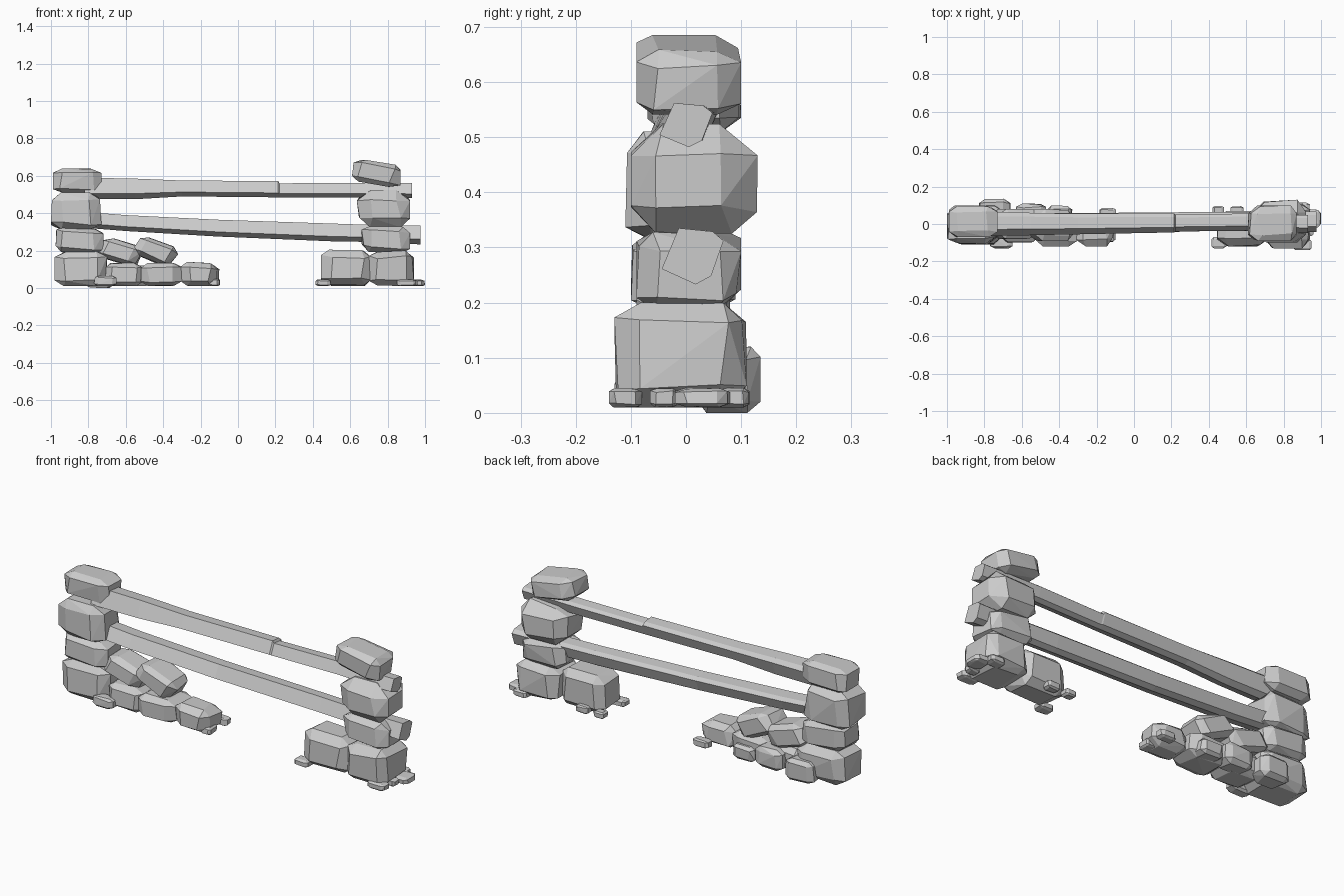
import bpy, bmesh, random
from math import radians
from mathutils import Matrix

cube = bpy.data.objects.get("Cube")
if cube:
    bpy.data.objects.remove(cube)

grey = bpy.data.materials.new("stone grey")
grey.use_nodes = True
GREY = (0.6, 0.6, 0.6, 1)
grey.diffuse_color = GREY
grey.node_tree.nodes["Principled BSDF"].inputs["Base Color"].default_value = GREY


def finish(name, bm):
    bmesh.ops.recalc_face_normals(bm, faces=bm.faces)
    mesh = bpy.data.meshes.new(name)
    bm.to_mesh(mesh)
    bm.free()
    mesh.materials.append(grey)
    ob = bpy.data.objects.new(name, mesh)
    bpy.context.collection.objects.link(ob)
    return ob


def stone(name, x, y, z, tilt=0, seed=1, rough=0.05, chamfer=0.19):
    """Chipped block filling the ranges x, y, z; tilt leans it about y."""
    rng = random.Random(seed)
    spans = (x, y, z)
    size = [b - a for a, b in spans]
    bm = bmesh.new()
    bmesh.ops.create_cube(bm, size=1)
    bmesh.ops.bevel(bm, geom=bm.edges[:], offset=chamfer, segments=1,
                    affect='EDGES', clamp_overlap=True)
    for v in bm.verts:
        for i in range(3):
            v.co[i] = (v.co[i] + rng.uniform(-rough, rough)) * size[i]
    bmesh.ops.transform(bm, verts=bm.verts[:],
                        matrix=Matrix.Rotation(radians(tilt), 4, 'Y'))
    # fit the block to its ranges, planing off the furthest bumps
    for i, (a, b) in enumerate(spans):
        lo = min(v.co[i] for v in bm.verts)
        hi = max(v.co[i] for v in bm.verts)
        for v in bm.verts:
            t = (v.co[i] - lo) / (hi - lo) * 1.07 - 0.035
            v.co[i] = a + min(max(t, 0), 1) * (b - a)
    # wrap the corners in a convex skin and merge near-flat facets
    hull = bmesh.ops.convex_hull(bm, input=bm.verts[:])
    junk = {g for g in hull["geom_interior"] + hull["geom_unused"]
            if isinstance(g, bmesh.types.BMVert)}
    bmesh.ops.delete(bm, geom=list(junk), context='VERTS')
    bmesh.ops.dissolve_limit(bm, angle_limit=radians(4),
                             verts=bm.verts[:], edges=bm.edges[:])
    return finish(name, bm)


def rail(name, stations):
    """Hewn beam skinned through stations of x, y, bottom, top, half width."""
    profile = [(-.45, 1), (.65, .88), (1, .55), (.6, -.7), (.1, -1), (-1, -.45)]
    bm = bmesh.new()
    rings = []
    for x, y, low, high, w in stations:
        mid, h = (low + high) / 2, (high - low) / 2
        rings.append([bm.verts.new((x, y + a * w, mid + b * h)) for a, b in profile])
    n = len(profile)
    for p, q in zip(rings, rings[1:]):
        for i in range(n):
            bm.faces.new((p[i], p[(i + 1) % n], q[(i + 1) % n], q[i]))
    bm.faces.new(rings[0])
    bm.faces.new(rings[-1])
    return finish(name, bm)


# Left pillar
stone("left_pillar_base", (-.98, -.70), (-.11, .10), (.01, .195), 0, 3)
stone("left_pillar_lower", (-.975, -.72), (-.10, .09), (.185, .325), 4, 4)
stone("left_pillar_upper", (-1, -.73), (-.11, .09), (.315, .51), 0, 5)
stone("left_pillar_cap", (-.99, -.73), (-.07, .10), (.51, .64), 0, 6)

# Right pillar
stone("right_pillar_base", (.70, .94), (-.13, .11), (.01, .20), 0, 7)
stone("right_pillar_lower", (.66, .92), (-.09, .10), (.185, .335), 5, 8)
stone("right_pillar_upper", (.635, .92), (-.10, .13), (.325, .525), 0, 9, .06, .24)
stone("right_pillar_cap", (.61, .87), (-.09, .10), (.54, .685), 12, 10)
stone("right_side_block", (.445, .71), (-.12, .07), (.01, .205), 0, 11)

# Rails; the upper one has a split step along its length
rail("upper_rail", [(-.82, 0, .475, .59, .065), (-.55, 0, .475, .585, .06),
                    (-.3, 0, .49, .575, .055), (.215, .005, .485, .572, .05),
                    (.222, .005, .485, .56, .045), (.6, .01, .485, .562, .046),
                    (.93, 0, .482, .562, .048)])
rail("lower_rail", [(-.85, 0, .325, .41, .06), (-.6, 0, .305, .39, .06),
                    (-.1, .005, .275, .365, .055), (.5, .015, .25, .345, .05),
                    (.8, .012, .245, .335, .052), (.975, .012, .233, .335, .056)])

# Fallen stones beside the left pillar
stone("rubble_inner", (-.71, -.51), (-.10, .07), (.01, .135), 0, 12)
stone("rubble_middle", (-.52, -.30), (-.12, .07), (.01, .135), 0, 13)
stone("rubble_outer", (-.31, -.10), (-.12, .04), (.01, .14), 0, 14, .06, .24)
stone("rubble_back_inner", (-.83, -.66), (.02, .135), (0, .12), 0, 15)
stone("rubble_back_middle", (-.63, -.47), (0, .11), (.01, .12), 0, 16)
stone("rubble_back_outer", (-.46, -.33), (0, .10), (.01, .09), 0, 17)
stone("leaning_slab_inner", (-.75, -.51), (-.08, .08), (.12, .265), 22, 18)
stone("leaning_slab_outer", (-.56, -.32), (-.09, .08), (.125, .27), 28, 19)

# Pebbles: centre x, centre y, length, depth, height
pebbles = [(-.71, -.10, .12, .06, .055), (-.14, .06, .09, .05, .04),
           (-.13, -.06, .06, .07, .04),
           (.455, -.10, .08, .06, .035), (.45, .07, .06, .05, .035),
           (.55, .07, .07, .05, .04), (.96, .03, .08, .10, .035),
           (.90, -.11, .10, .06, .035), (.93, -.04, .06, .05, .035),
           (.90, .085, .08, .06, .035)]
for i, (x, y, l, d, h) in enumerate(pebbles):
    stone(f"pebble_{i + 1}", (x - l / 2, x + l / 2), (y - d / 2, y + d / 2),
          (.01, .01 + h), 0, 30 + i)
